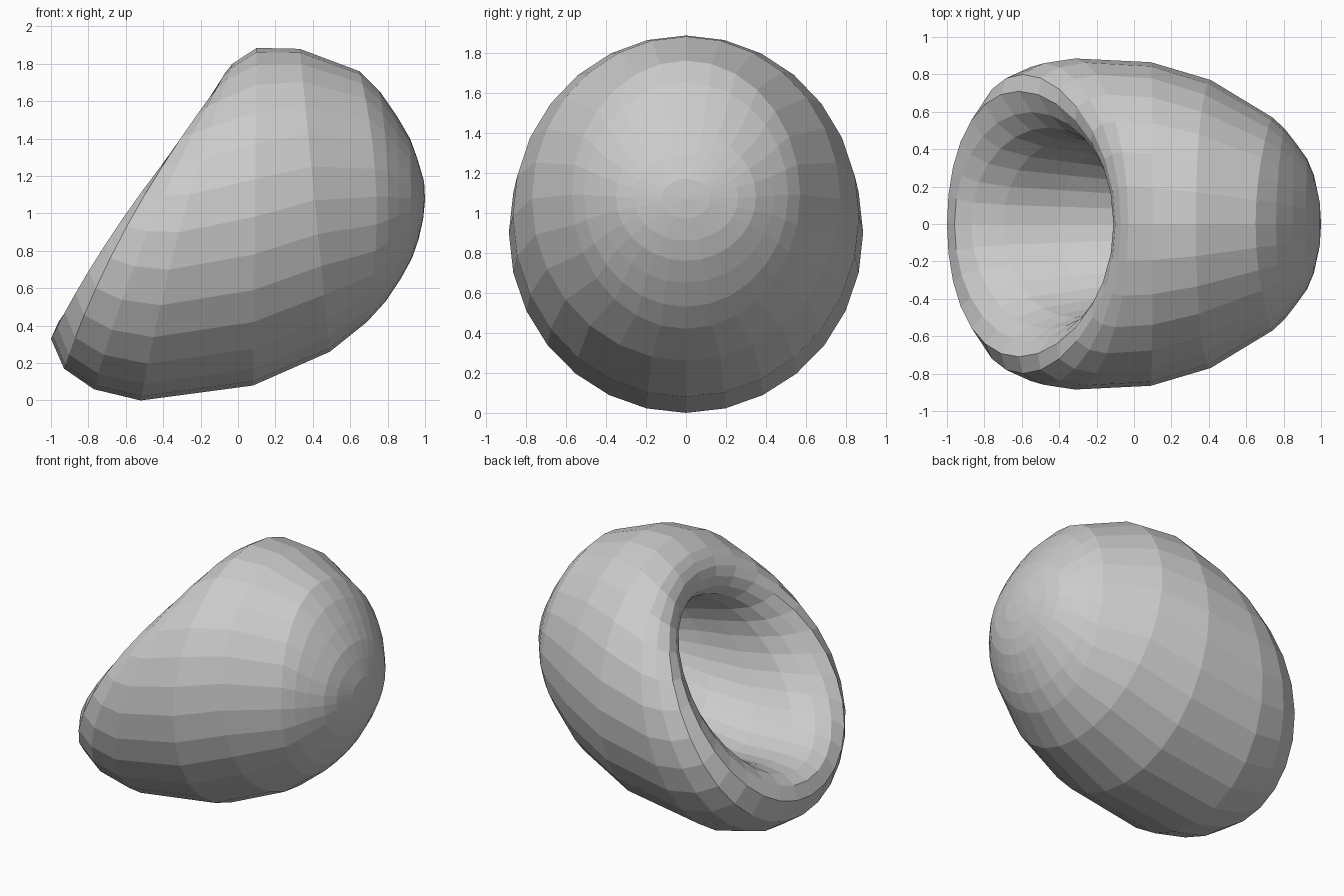
import bpy, bmesh, math

SEG = 28
# each ring: top x, top z, bottom x, bottom z, half width in y, sideways bow in x
OUTER = [
    (0.995, 1.17, 0.99, 0.97, 0.12, 0.0),
    (0.96, 1.29, 0.965, 0.86, 0.26, 0.0),
    (0.92, 1.40, 0.93, 0.76, 0.35, 0.0),
    (0.85, 1.52, 0.87, 0.65, 0.44, 0.0),
    (0.76, 1.65, 0.79, 0.53, 0.51, 0.03),
    (0.65, 1.76, 0.69, 0.42, 0.57, 0.07),
    (0.33, 1.88, 0.49, 0.26, 0.77, 0.0),
    (0.10, 1.885, 0.08, 0.08, 0.865, 0.0),
    (-0.03, 1.80, -0.52, 0.0, 0.885, -0.04),
]
LIP = [
    (-0.07, 1.75, -0.77, 0.06, 0.86, -0.06),
    (-0.10, 1.69, -0.93, 0.17, 0.80, -0.08),
    (-0.11, 1.62, -1.00, 0.33, 0.71, -0.06),
    (-0.10, 1.55, -0.96, 0.42, 0.63, -0.02),
]
CAVITY = [
    (-0.05, 1.49, -0.87, 0.47, 0.56, 0.0),
    (0.05, 1.45, -0.70, 0.49, 0.50, 0.0),
    (0.18, 1.42, -0.40, 0.48, 0.45, 0.0),
    (0.30, 1.38, -0.02, 0.53, 0.39, 0.0),
    (0.41, 1.30, 0.25, 0.66, 0.30, 0.0),
    (0.48, 1.18, 0.43, 0.86, 0.17, 0.0),
]

bm = bmesh.new()


def add_ring(top_x, top_z, bot_x, bot_z, half_y, bow, back=1.0):
    ring = []
    for i in range(SEG):
        a = 2 * math.pi * i / SEG
        c, s = math.cos(a), math.sin(a)
        x = (top_x + bot_x) / 2 + c * (top_x - bot_x) / 2 + bow * s * s
        z = (top_z + bot_z) / 2 + c * (top_z - bot_z) / 2
        y = half_y * s * (back if s > 0 else 1.0)
        ring.append(bm.verts.new((x, y, z)))
    return ring


# outer skin, rolled lip and inner cavity as one continuous loft;
# the cavity wall is a little thicker on the back side
rings = [add_ring(*r) for r in OUTER + LIP[:3]]
rings.append(add_ring(*LIP[3], back=0.95))
rings += [add_ring(*r, back=0.92) for r in CAVITY]
for r0, r1 in zip(rings, rings[1:]):
    for i in range(SEG):
        j = (i + 1) % SEG
        bm.faces.new((r0[i], r0[j], r1[j], r1[i]))

# rounded end and cavity floor close to a point
for ring, co in ((rings[0], (1.0, 0, 1.07)), (rings[-1], (0.50, 0, 1.03))):
    pole = bm.verts.new(co)
    for i in range(SEG):
        bm.faces.new((ring[i], ring[(i + 1) % SEG], pole))

bmesh.ops.recalc_face_normals(bm, faces=bm.faces)
mesh = bpy.data.meshes.new("hollow_shell")
bm.to_mesh(mesh)
bm.free()
obj = bpy.data.objects.new("hollow_shell", mesh)
bpy.context.collection.objects.link(obj)
